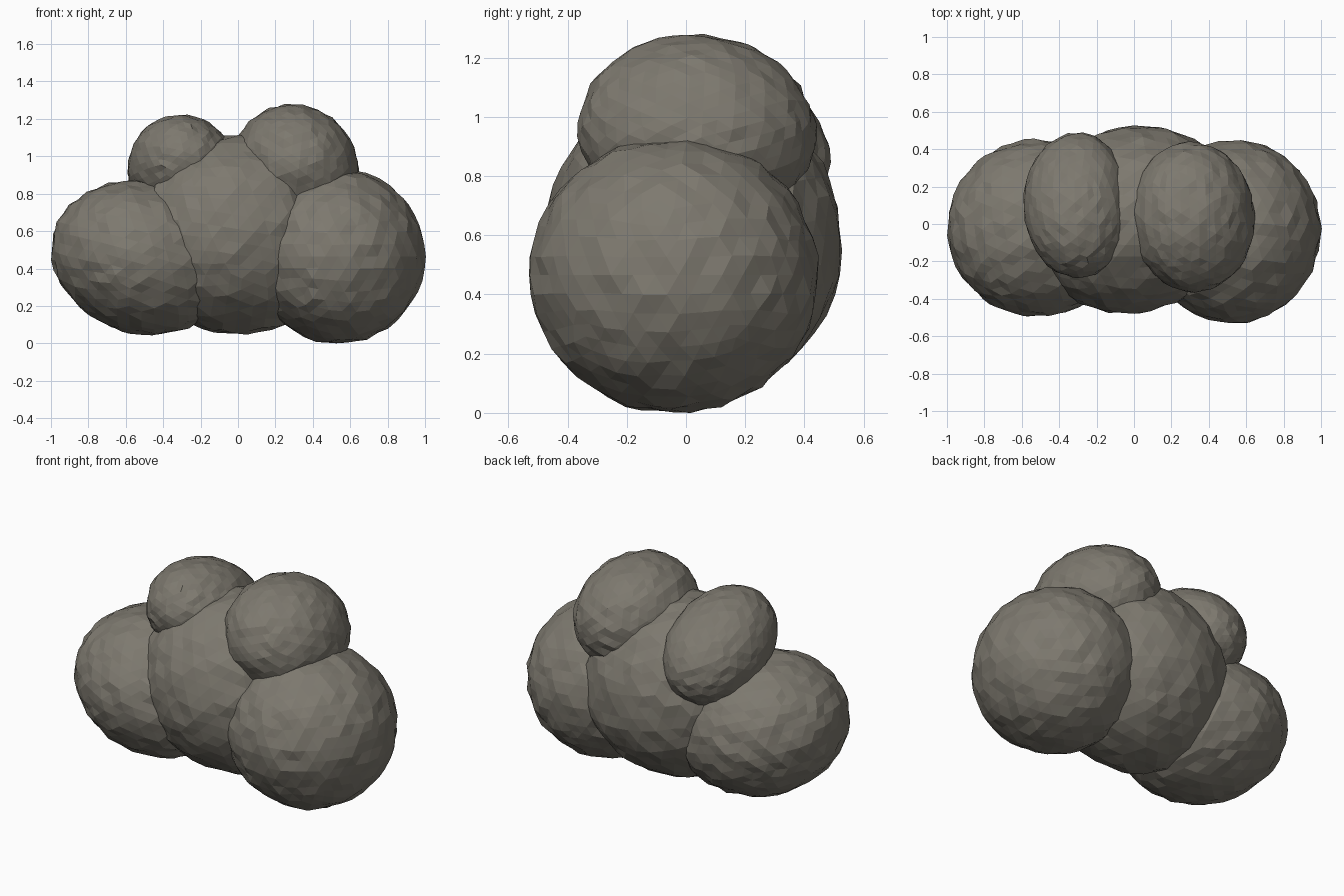
import bpy
import bmesh
import math
import random
from mathutils import Euler, Vector

random.seed(7)
cube = bpy.data.objects.get("Cube")
if cube:
    bpy.data.objects.remove(cube, do_unlink=True)

# Single stone-grey material
stone = bpy.data.materials.new("warm_grey_stone")
stone.use_nodes = True
colour = (0.205, 0.19, 0.158, 1)
stone.diffuse_color = colour
stone.node_tree.nodes["Principled BSDF"].inputs["Base Color"].default_value = colour


def lump(name, centre, radii, pitch=0, tilt=0, turn=0):
    """Faceted, uneven ellipsoid, turned about x, y and z in degrees."""
    bm = bmesh.new()
    bmesh.ops.create_icosphere(bm, subdivisions=4, radius=1)
    spin = Euler([math.radians(a) for a in (pitch, tilt, turn)]).to_matrix()
    for v in bm.verts:
        wobble = 1 + random.uniform(-0.018, 0.018)
        v.co = spin @ Vector(c * r for c, r in zip(v.co, radii)) * wobble
    mesh = bpy.data.meshes.new(name)
    bm.to_mesh(mesh)
    bm.free()
    mesh.materials.append(stone)
    obj = bpy.data.objects.new(name, mesh)
    obj.location = centre
    bpy.context.collection.objects.link(obj)


# Three large lumps along the base
lump("middle_lump", (0, 0.025, 0.58), (0.56, 0.495, 0.53), tilt=10, turn=20)
lump("right_lump", (-0.512, -0.02, 0.458), (0.493, 0.472, 0.405), tilt=16, turn=9)
lump("left_lump", (0.535, -0.04, 0.465), (0.462, 0.488, 0.466), turn=-8)

# Two smaller lumps on top
lump("upper_right_lump", (-0.3, 0.1, 0.922), (0.292, 0.40, 0.28), pitch=-22, tilt=15, turn=-6)
lump("upper_left_lump", (0.31, 0.037, 0.953), (0.342, 0.40, 0.315), pitch=-5, tilt=35)
